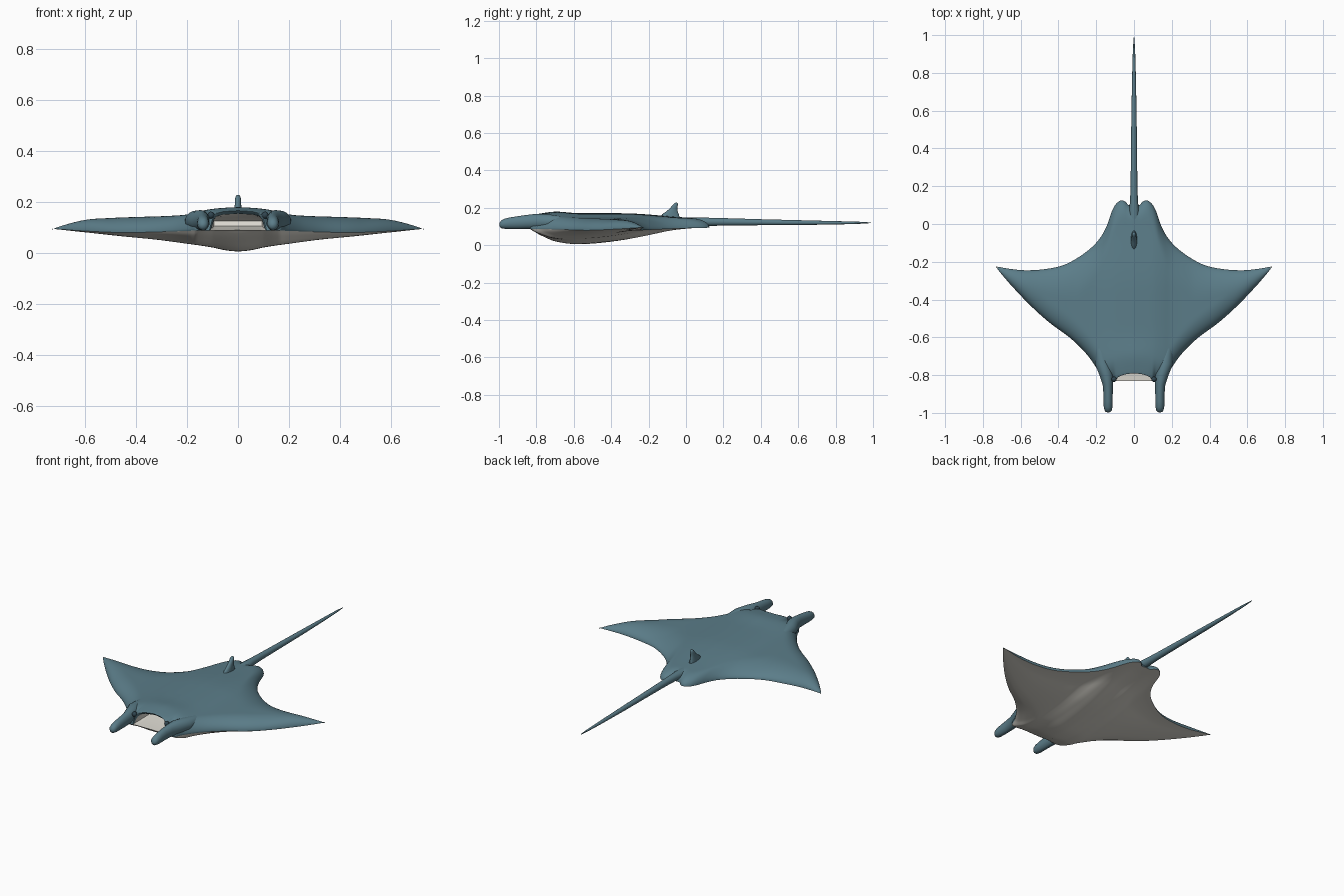
import bpy, bmesh, math
from mathutils import Vector

if "Cube" in bpy.data.objects:
    bpy.data.objects.remove(bpy.data.objects["Cube"])


def material(name, rgb):
    m = bpy.data.materials.new(name)
    m.diffuse_color = (*rgb, 1)
    m.use_nodes = True
    m.node_tree.nodes["Principled BSDF"].inputs["Base Color"].default_value = m.diffuse_color
    return m


BLUE = material("slate blue skin", (0.105, 0.205, 0.25))
PALE = material("pale belly", (0.70, 0.68, 0.62))
DARK = material("dark eye", (0.03, 0.06, 0.08))


def curve(pts, x, smooth=True):
    """Interpolate a table of (x, value) pairs."""
    if x <= pts[0][0]:
        return pts[0][1]
    if x >= pts[-1][0]:
        return pts[-1][1]
    i = max(k for k in range(len(pts) - 1) if pts[k][0] <= x)
    (x0, a), (x1, b) = pts[i], pts[i + 1]
    t = (x - x0) / (x1 - x0)
    if not smooth:
        return a + (b - a) * t

    def slope(k):
        lo, hi = pts[max(k - 1, 0)], pts[min(k + 1, len(pts) - 1)]
        return (hi[1] - lo[1]) / (hi[0] - lo[0]) * (x1 - x0)
    return ((2*t**3 - 3*t**2 + 1) * a + (t**3 - 2*t**2 + t) * slope(i)
            + (3*t**2 - 2*t**3) * b + (t**3 - t**2) * slope(i + 1))


def finish(name, bm, mats, angle=45):
    bmesh.ops.remove_doubles(bm, verts=bm.verts, dist=0.0003)
    bmesh.ops.recalc_face_normals(bm, faces=bm.faces)
    me = bpy.data.meshes.new(name)
    bm.to_mesh(me)
    bm.free()
    ob = bpy.data.objects.new(name, me)
    bpy.context.collection.objects.link(ob)
    for m in mats:
        me.materials.append(m)
    bpy.ops.object.select_all(action='DESELECT')
    ob.select_set(True)
    bpy.context.view_layer.objects.active = ob
    bpy.ops.object.shade_smooth_by_angle(angle=math.radians(angle))
    return ob


def loft(name, rings, mat, n=20):
    """Skin ellipses given as (centre, half axis a, half axis b)."""
    bm = bmesh.new()
    loops = []
    for c, a, b in rings:
        loops.append([bm.verts.new(Vector(c) + Vector(a) * math.cos(2*math.pi*i/n)
                                   + Vector(b) * math.sin(2*math.pi*i/n)) for i in range(n)])
    for p, q in zip(loops, loops[1:]):
        for i in range(n):
            j = (i + 1) % n
            bm.faces.new((p[i], p[j], q[j], q[i]))
    bm.faces.new(loops[0])
    bm.faces.new(loops[-1])
    return finish(name, bm, [mat])


# Planform and height profiles over the half span
FRONT = [(0, -.79), (.05, -.797), (.085, -.812), (.1, -.83), (.165, -.83), (.18, -.795), (.2, -.76),
         (.25, -.69), (.33, -.61), (.45, -.52), (.55, -.43), (.65, -.325), (.71, -.255), (.73, -.228)]
BACK = [(0, .1), (.03, .1), (.045, .118), (.07, .125), (.1, .1), (.12, .06), (.14, 0), (.17, -.06),
        (.22, -.12), (.3, -.18), (.38, -.22), (.48, -.24), (.58, -.245), (.66, -.237), (.73, -.225)]
CREST = [(0, .171), (.1, .167), (.15, .16), (.2, .15), (.3, .144), (.4, .141), (.5, .137),
         (.6, .13), (.7, .107), (.73, .096)]
RIM = [(0, .09), (.15, .088), (.3, .083), (.45, .08), (.6, .086), (.73, .095)]
DEPTH = [(0, .086), (.05, .08), (.1, .068), (.2, .05), (.3, .033), (.4, .02), (.5, .011), (.6, .005), (.73, 0)]
BELLY = [(0, 0), (.03, .27), (.09, .6), (.14, .82), (.25, 1), (.35, .98), (.46, .87), (.57, .7),
         (.68, .45), (.78, .2), (.9, .04), (1, 0)]
LIP = [(0, .166), (.06, .162), (.085, .155), (.1, .135), (.112, .089)]


def body_column(x):
    """Top, bottom and mouth points of one fore-and-aft slice."""
    ax = abs(x)
    yf, yb = curve(FRONT, ax), curve(BACK, ax)
    rim = curve(RIM, ax)
    front_z = curve(LIP, ax, False) if ax < .112 else rim
    low_y = -.83 if ax < .1 else yf
    rear_z = rim + .008 * max(0, 1 - ax / .2)
    top, bottom = [], []
    n = 44
    for k in range(n + 1):
        v = .5 - .5 * math.cos(math.pi * k / n)
        y = yf + (yb - yf) * v
        s = min(1, max(0, (y + .35) / .45))
        h = curve(CREST, ax) - .026 * s * s * (3 - 2 * s)
        h += .009 * math.exp(-((y + .7) / .08)**2 - (ax / .15)**2)
        chord = yb - yf
        f = min(1, v * chord / min(.12, .5 * chord))
        r = min(1, (1 - v) * chord / min(.07 + .15 * min(1, ax / .3), .5 * chord))
        zf = front_z + (h - front_z) * math.sqrt(1 - (1 - f)**2)
        z = rear_z + (zf - rear_z) * math.sqrt(1 - (1 - r)**2)
        top.append((x, y, z))
        base = rim + (rear_z - rim) * v
        bottom.append((x, low_y + (yb - low_y) * v, base - curve(DEPTH, ax) * curve(BELLY, v)))
    # Mouth pocket closes toward its corners
    o = min(1, max(0, (.112 - ax) / .018))
    pocket = [top[0]]
    for y, z in ((yf + .012, front_z - .012), (-.7, .14), (-.67, .125), (-.68, .105), (-.76, .093)):
        pocket.append((x, low_y + (y - low_y) * o, rim + (z - rim) * o))
    pocket.append(bottom[0])
    return top, bottom, pocket


# Body: blue back, pale belly and mouth lining
half = ([.0, .015, .03, .045, .06, .075, .085, .094, .098, .103, .108, .112, .12, .13, .14, .155, .165,
         .172, .18, .19] + [.2 + .02 * i for i in range(25)] + [.69, .7, .71, .718, .725, .73])
xs = [-x for x in reversed(half[1:])] + half
columns = [body_column(x) for x in xs]
bm = bmesh.new()


def skin(p, q, rule):
    a = [bm.verts.new(c) for c in p]
    b = [bm.verts.new(c) for c in q]
    for k in range(len(a) - 1):
        bm.faces.new((a[k], b[k], b[k + 1], a[k + 1])).material_index = rule(k)


for i in range(len(xs) - 1):
    p, q = columns[i], columns[i + 1]
    skin(p[0], q[0], lambda k: 0)
    skin(p[1], q[1], lambda k: 1)
    if max(abs(xs[i]), abs(xs[i + 1])) < .1125:
        skin(p[2], q[2], lambda k: 0 if k == 0 else 1)
bmesh.ops.remove_doubles(bm, verts=bm.verts, dist=0.0003)
bmesh.ops.dissolve_degenerate(bm, edges=bm.edges, dist=0.0002)
finish("body", bm, [BLUE, PALE], 50)

# Head fins beside the mouth, with an eye bump on each
HORN = [(-.66, .18, .03, .125, .03), (-.74, .165, .042, .126, .04), (-.8, .147, .036, .127, .041),
        (-.85, .139, .027, .125, .037), (-.9, .137, .0245, .121, .034), (-.94, .137, .024, .118, .031),
        (-.97, .137, .023, .115, .027), (-.987, .137, .019, .112, .021), (-.995, .137, .012, .11, .013),
        (-.998, .137, .003, .11, .003)]
for side, label in ((-1, "left"), (1, "right")):
    loft(label + "_head_fin", [((side * x, y, z), (w, 0, 0), (0, 0, h)) for y, x, w, z, h in HORN], BLUE)
    bm = bmesh.new()
    bmesh.ops.create_uvsphere(bm, u_segments=16, v_segments=10, radius=.014)
    bmesh.ops.translate(bm, verts=bm.verts, vec=(side * .106, -.822, .148))
    finish(label + "_eye", bm, [DARK])

# Tail
TAIL = [(-.02, .03, .125, .022), (.08, .025, .125, .023), (.12, .021, .125, .022), (.2, .018, .125, .02),
        (.4, .016, .123, .016), (.6, .0135, .121, .013), (.8, .0095, .12, .009), (.92, .006, .12, .006),
        (.985, .002, .12, .002), (.99, .0006, .12, .0006)]
loft("tail", [((0, y, z), (w, 0, 0), (0, 0, h)) for y, w, z, h in TAIL], BLUE, 16)

# Swept back fin
FIN = [(.145, -.088, .055, .017), (.165, -.083, .045, .015), (.18, -.075, .031, .0135), (.195, -.067, .021, .012),
       (.21, -.06, .0155, .0115), (.22, -.055, .012, .01), (.226, -.053, .007, .006), (.228, -.052, .002, .002)]
loft("dorsal_fin", [((0, y, z), (w, 0, 0), (0, l, 0)) for z, y, l, w in FIN], BLUE, 16)
